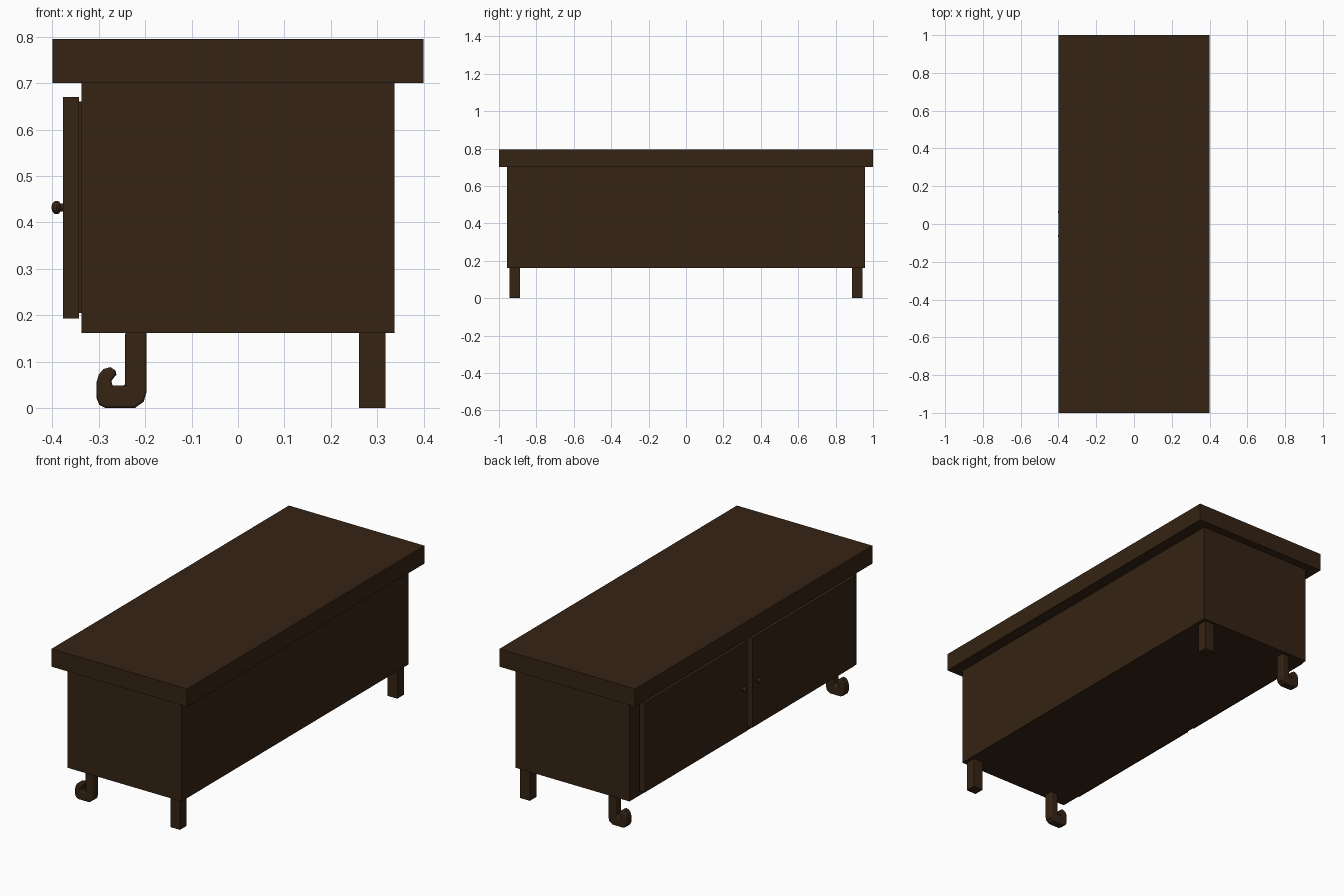
import bpy, bmesh, math
from mathutils import Matrix

if "Cube" in bpy.data.objects:
    bpy.data.objects.remove(bpy.data.objects["Cube"])

wood = bpy.data.materials.new("dark_wood")
wood.diffuse_color = (0.036, 0.017, 0.007, 1)
wood.use_nodes = True
wood.node_tree.nodes["Principled BSDF"].inputs["Base Color"].default_value = wood.diffuse_color


def finish(name, bm):
    bmesh.ops.recalc_face_normals(bm, faces=bm.faces)
    me = bpy.data.meshes.new(name)
    bm.to_mesh(me)
    bm.free()
    ob = bpy.data.objects.new(name, me)
    bpy.context.collection.objects.link(ob)
    me.materials.append(wood)
    return ob


def box(name, x0, x1, y0, y1, z0, z1):
    bm = bmesh.new()
    bmesh.ops.create_cube(bm, size=1)
    for v in bm.verts:
        v.co.x = x1 if v.co.x > 0 else x0
        v.co.y = y1 if v.co.y > 0 else y0
        v.co.z = z1 if v.co.z > 0 else z0
    return finish(name, bm)


# Table top and cabinet body
box("table_top", -0.4, 0.4, -1, 1, 0.70, 0.795)
box("cabinet_body", -0.337, 0.337, -0.957, 0.957, 0.162, 0.70)

# Side profile (x, z) of the curled foot
FOOT = [(-0.197, 0.165), (-0.197, 0.035), (-0.203, 0.014), (-0.222, 0.0),
        (-0.285, 0.0), (-0.299, 0.007), (-0.305, 0.022), (-0.305, 0.055),
        (-0.300, 0.072), (-0.290, 0.084), (-0.275, 0.088), (-0.264, 0.081),
        (-0.262, 0.072), (-0.267, 0.066), (-0.273, 0.058), (-0.270, 0.048),
        (-0.243, 0.048), (-0.243, 0.165)]


def curled_leg(name, y, half=0.024):
    bm = bmesh.new()
    face = bm.faces.new([bm.verts.new((x, y - half, z)) for x, z in FOOT])
    ext = bmesh.ops.extrude_face_region(bm, geom=[face])
    moved = [g for g in ext["geom"] if isinstance(g, bmesh.types.BMVert)]
    bmesh.ops.translate(bm, verts=moved, vec=(0, 2 * half, 0))
    ob = finish(name, bm)
    bev = ob.modifiers.new("rounded_edges", 'BEVEL')
    bev.width, bev.segments = 0.006, 3
    bev.limit_method, bev.angle_limit = 'ANGLE', math.radians(75)
    return ob


def knob(name, y, z=0.432):
    bm = bmesh.new()
    # Stem, then flattened ball
    bmesh.ops.create_cone(bm, cap_ends=True, segments=12, radius1=0.009, radius2=0.007,
                          depth=0.016, matrix=Matrix.Translation((-0.382, y, z))
                          @ Matrix.Rotation(-math.pi / 2, 4, 'Y'))
    bmesh.ops.create_uvsphere(bm, u_segments=12, v_segments=8, radius=0.0145,
                              matrix=Matrix.Translation((-0.391, y, z))
                              @ Matrix.Diagonal((0.76, 1, 1, 1)))
    return finish(name, bm)


# Mirrored parts: doors, knobs and legs
for side, s in (("a", -1), ("b", 1)):
    y0, y1 = sorted((0.02 * s, 0.883 * s))
    box("door_" + side, -0.377, -0.343, y0, y1, 0.193, 0.67)
    box("door_backing_" + side, -0.344, -0.336, y0 + 0.012, y1 - 0.012, 0.205, 0.66)
    knob("door_knob_" + side, 0.063 * s)
    y0, y1 = sorted((0.888 * s, 0.943 * s))
    box("straight_leg_" + side, 0.261, 0.318, y0, y1, 0, 0.163)
    curled_leg("curled_leg_" + side, 0.916 * s)
